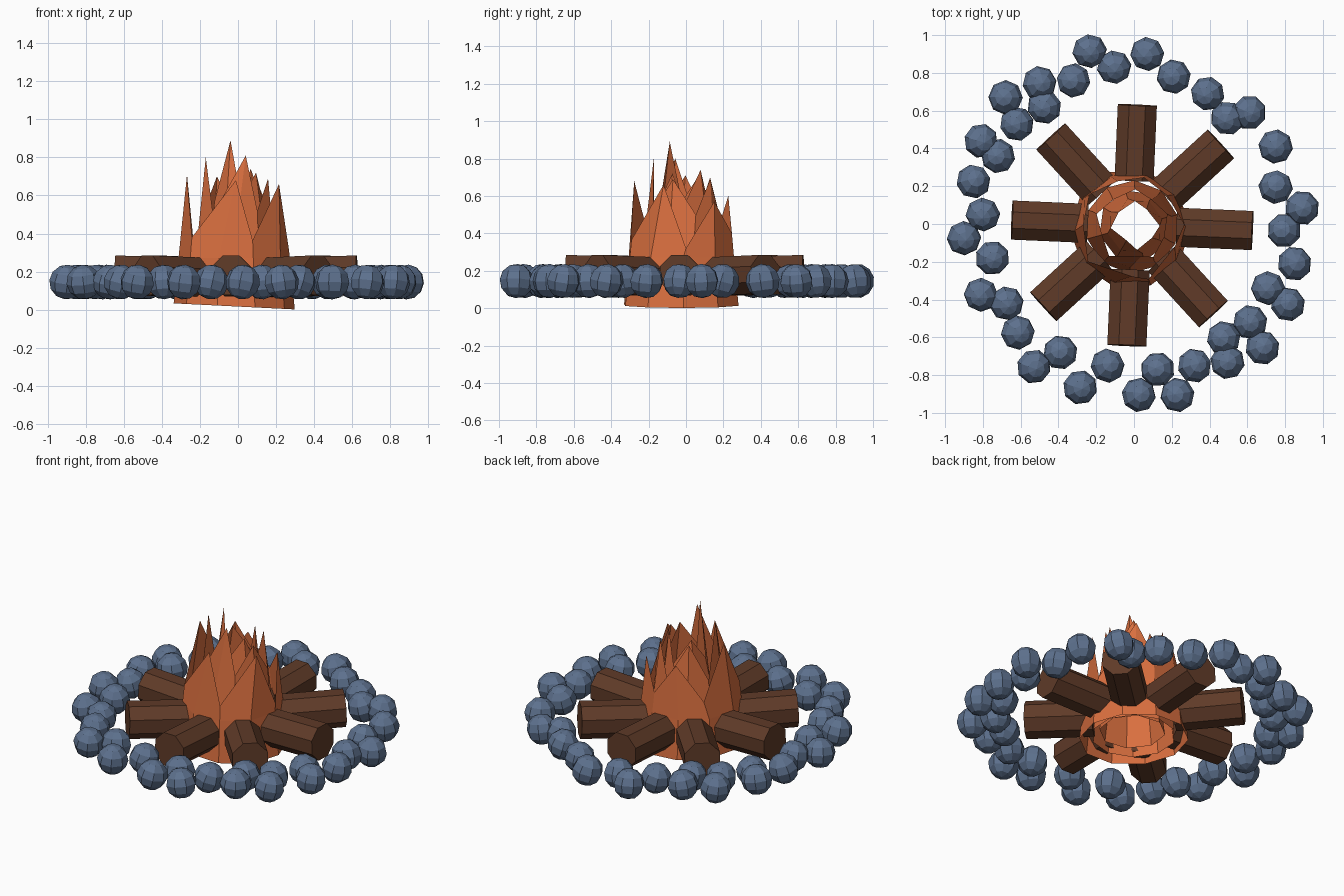
import bpy, bmesh, math, random
from mathutils import Matrix, Vector

if "Cube" in bpy.data.objects:
    bpy.data.objects.remove(bpy.data.objects["Cube"])

random.seed(4)


def material(name, rgb):
    m = bpy.data.materials.new(name)
    m.diffuse_color = (*rgb, 1)
    m.use_nodes = True
    m.node_tree.nodes["Principled BSDF"].inputs["Base Color"].default_value = m.diffuse_color
    return m


FLAME = material("flame orange", (0.70, 0.16, 0.05))
WOOD = material("wood brown", (0.115, 0.043, 0.021))
STONE = material("stone blue grey", (0.11, 0.165, 0.27))


def finish(name, bm, mat):
    me = bpy.data.meshes.new(name)
    bm.to_mesh(me)
    bm.free()
    me.materials.append(mat)
    ob = bpy.data.objects.new(name, me)
    bpy.context.collection.objects.link(ob)
    return ob


# Ring of faceted stones
spots = [
    (-.235, .915), (-.105, .83), (.07, .90), (.21, .78), (.39, .69), (.495, .56), (.61, .59),
    (.75, .41), (.75, .195), (.89, .085), (.795, -.035), (.85, -.21), (.71, -.34),
    (.815, -.425), (.615, -.52), (.68, -.655), (.475, -.605), (.495, -.73), (.32, -.75),
    (.23, -.905), (.125, -.77), (.025, -.905), (-.14, -.75), (-.285, -.865), (-.39, -.68),
    (-.53, -.755), (-.615, -.575), (-.675, -.42), (-.81, -.375), (-.75, -.18), (-.90, -.075),
    (-.80, .05), (-.85, .225), (-.72, .36), (-.81, .44), (-.62, .53), (-.475, .62),
    (-.68, .67), (-.50, .745), (-.32, .76)]
for i, (x, y) in enumerate(spots):
    bm = bmesh.new()
    bmesh.ops.create_uvsphere(bm, u_segments=8, v_segments=6, radius=0.092)
    ob = finish(f"stone_{i + 1}", bm, STONE)
    ob.location = (x, y, 0.145)
    ob.rotation_euler = (random.uniform(-.25, .25), random.uniform(-.25, .25), random.uniform(0, 6.28))

# Eight radial logs, outer ends slightly raised
for i in range(8):
    bm = bmesh.new()
    bmesh.ops.create_cone(bm, cap_ends=True, segments=8, radius1=0.112, radius2=0.112, depth=0.40,
                          matrix=Matrix.Rotation(math.pi / 2, 4, 'Y') @ Matrix.Rotation(math.pi / 8, 4, 'Z'))
    ob = finish(f"log_{i + 1}", bm, WOOD)
    a = math.radians(45 * i - 2.5)
    ob.location = (-0.01 + 0.437 * math.cos(a), -0.007 + 0.437 * math.sin(a), 0.175)
    ob.rotation_euler = (0, math.radians(-1.8), a)


# Flame: nested open shells with jagged tops, tips given as (azimuth, height)
def shell(name, centre, r_low, r_high, z_low, z_mid, tilt, tips):
    bm = bmesh.new()
    n = len(tips)

    def vert(az, z, lean=0.0):
        t = z / 0.8
        r = r_low + (r_high - r_low) * t
        a = math.radians(az)
        x = centre[0] + r * math.cos(a)
        return bm.verts.new((x, centre[1] + r * math.sin(a), z - lean * x))

    base = [tips[0][0] + 360 * k / n for k in range(n)]
    rings = [[vert(az, z_low, tilt) for az in base],
             [vert(az, z_mid) for az in base],
             [vert(az, z) for az, z in tips]]
    for lo, hi in zip(rings, rings[1:]):
        for k in range(n):
            j = (k + 1) % n
            bm.faces.new((lo[k], lo[j], hi[j], hi[k]))
    return finish(name, bm, FLAME)


shell("outer_flame", (-0.02, -0.025), 0.32, 0.24, 0.016, 0.27, 0.05,
      [(-142, .38), (-88, .68), (-70, .365), (-22, .66), (5, .32),
       (42, .57), (75, .40), (105, .60), (140, .38), (175, .71)])
shell("middle_flame", (-0.01, -0.015), 0.25, 0.165, 0.03, 0.32, 0.0,
      [(-165, .80), (-128, .50), (-72, .81), (-55, .52), (-18, .69),
       (20, .50), (55, .69), (85, .48), (125, .70), (160, .47)])
shell("inner_flame", (0.005, -0.01), 0.20, 0.10, 0.05, 0.40, 0.0,
      [(-120, .89), (-85, .58), (-35, .72), (0, .55), (55, .74),
       (90, .55), (140, .70), (185, .57)])
